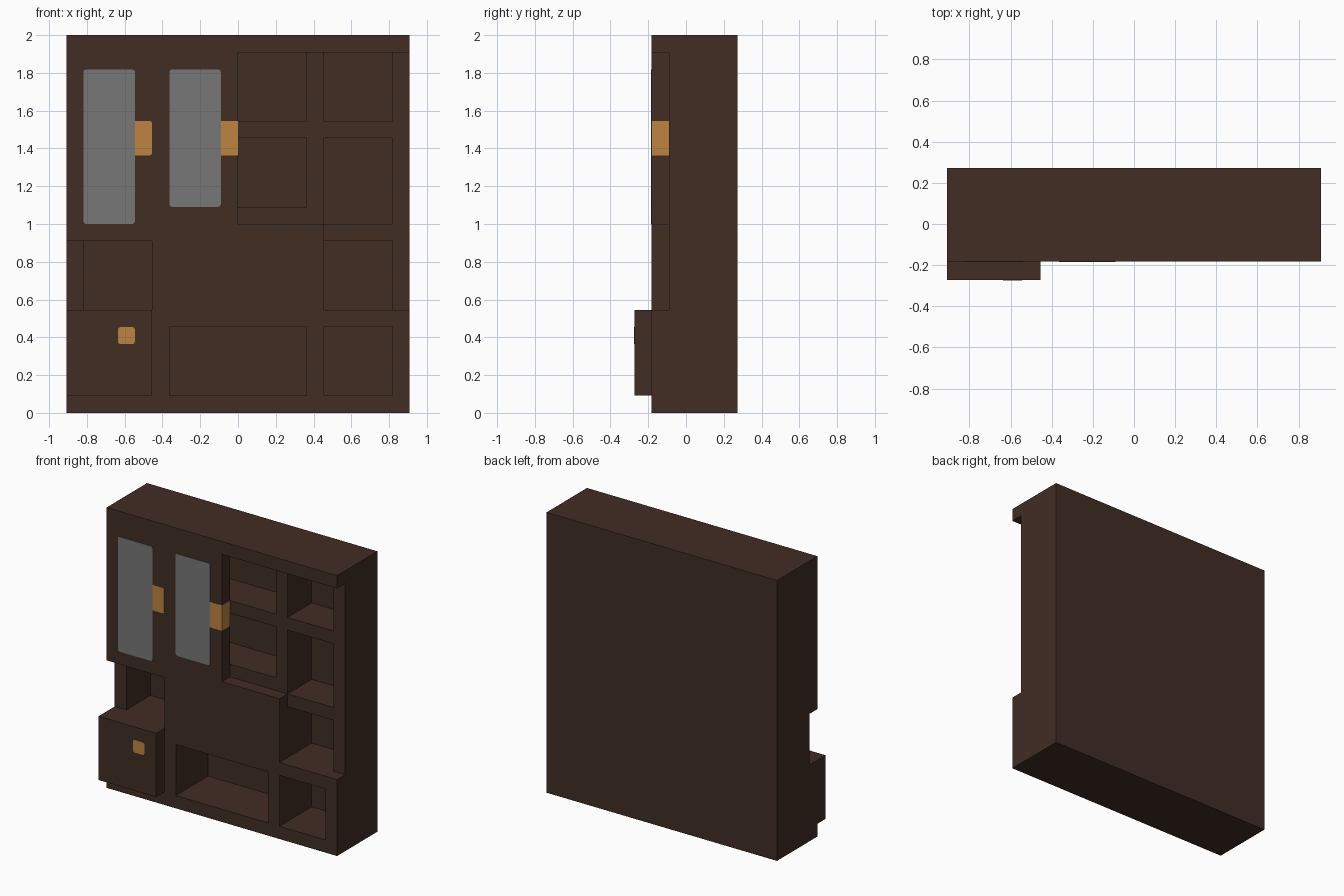
import bpy, bmesh

if "Cube" in bpy.data.objects:
    bpy.data.objects.remove(bpy.data.objects["Cube"], do_unlink=True)

U = 1 / 11  # board thickness, used as the layout unit


def lin(c):
    c /= 255
    return c / 12.92 if c <= 0.04045 else ((c + 0.055) / 1.055) ** 2.4


def material(name, r, g, b):
    m = bpy.data.materials.new(name)
    m.use_nodes = True
    col = (lin(r), lin(g), lin(b), 1)
    m.diffuse_color = col
    bsdf = next(n for n in m.node_tree.nodes if n.type == 'BSDF_PRINCIPLED')
    bsdf.inputs["Base Color"].default_value = col
    bsdf.inputs["Roughness"].default_value = 0.8
    return m


WOOD = material("dark wood", 65, 45, 36)
GLASS = material("grey glass", 119, 119, 119)
BRASS = material("light wood handle", 191, 131, 66)


def box(name, x, y, z, mat=WOOD, chamfer=0.0):
    """Box from (min, max) pairs in layout units; chamfer clips the front corners."""
    bm = bmesh.new()
    bmesh.ops.create_cube(bm, size=1)
    for v in bm.verts:
        v.co = [U * (r[0] if c < 0 else r[1]) for c, r in zip(v.co, (x, y, z))]
    if chamfer:
        edges = [e for e in bm.edges
                 if abs(e.verts[0].co.y - e.verts[1].co.y) > 1e-6]
        bmesh.ops.bevel(bm, geom=edges, offset=chamfer, segments=2,
                        profile=0.5, affect='EDGES')
    bmesh.ops.recalc_face_normals(bm, faces=bm.faces[:])
    me = bpy.data.meshes.new(name)
    bm.to_mesh(me)
    bm.free()
    me.materials.append(mat)
    ob = bpy.data.objects.new(name, me)
    bpy.context.collection.objects.link(ob)
    return ob


INNER, FRONT, FULL = (-1, 2), (-2, -1), (-2, 2)

# Outer case
box("back_panel", (-10, 10), (2, 3), (0, 22))
box("top_board", (-10, 10), FULL, (21, 22))
box("base_board", (-10, 10), FULL, (0, 1))
for name, x in (("right_side", -10), ("right_divider", -5),
                ("left_divider", 4), ("left_side", 9)):
    box(name, (x, x + 1), INNER, (1, 21))

# Shelves in each of the three bays
bays = {"right": ((-9, -5), (5, 10)),
        "middle": ((-4, 4), (5, 11, 16)),
        "left": ((5, 9), (5, 10, 16))}
for bay, (x, levels) in bays.items():
    for i, z in enumerate(levels, 1):
        box(f"{bay}_shelf_{i}", x, INNER, (z, z + 1))

# Lower front frame and centre panel
box("lower_front_rail", (-5, 10), FRONT, (5, 6))
for name, x in (("right", -5), ("middle", 4), ("left", 9)):
    box(f"lower_front_post_{name}", (x, x + 1), FRONT, (1, 5))
box("centre_panel", (-5, 5), FRONT, (6, 11))

# Drawer, pulled slightly out, with its knob
box("drawer", (-10, -5), (-3, -1), (1, 6))
box("drawer_knob", (-7, -6), (-3.03, -2.98), (4, 5), BRASS, 0.014)

# Doors with glass panes and handles
for name, x, z, clip in (("right", -10, 10, 0.012), ("left", -5, 11, 0)):
    box(f"{name}_door", (x, x + 5), FRONT, (z, 21))
    box(f"{name}_door_glass", (x + 1, x + 4), (-2.03, -1.98), (z + 1, 20), GLASS, 0.014)
    # the left handle wraps round the open edge of its door
    right_end, depth = (x + 5, (-2.015, -1.98)) if clip else (x + 5.015, (-2.015, -1))
    box(f"{name}_door_handle", (x + 3.8, right_end), depth, (15, 17), BRASS, clip)
